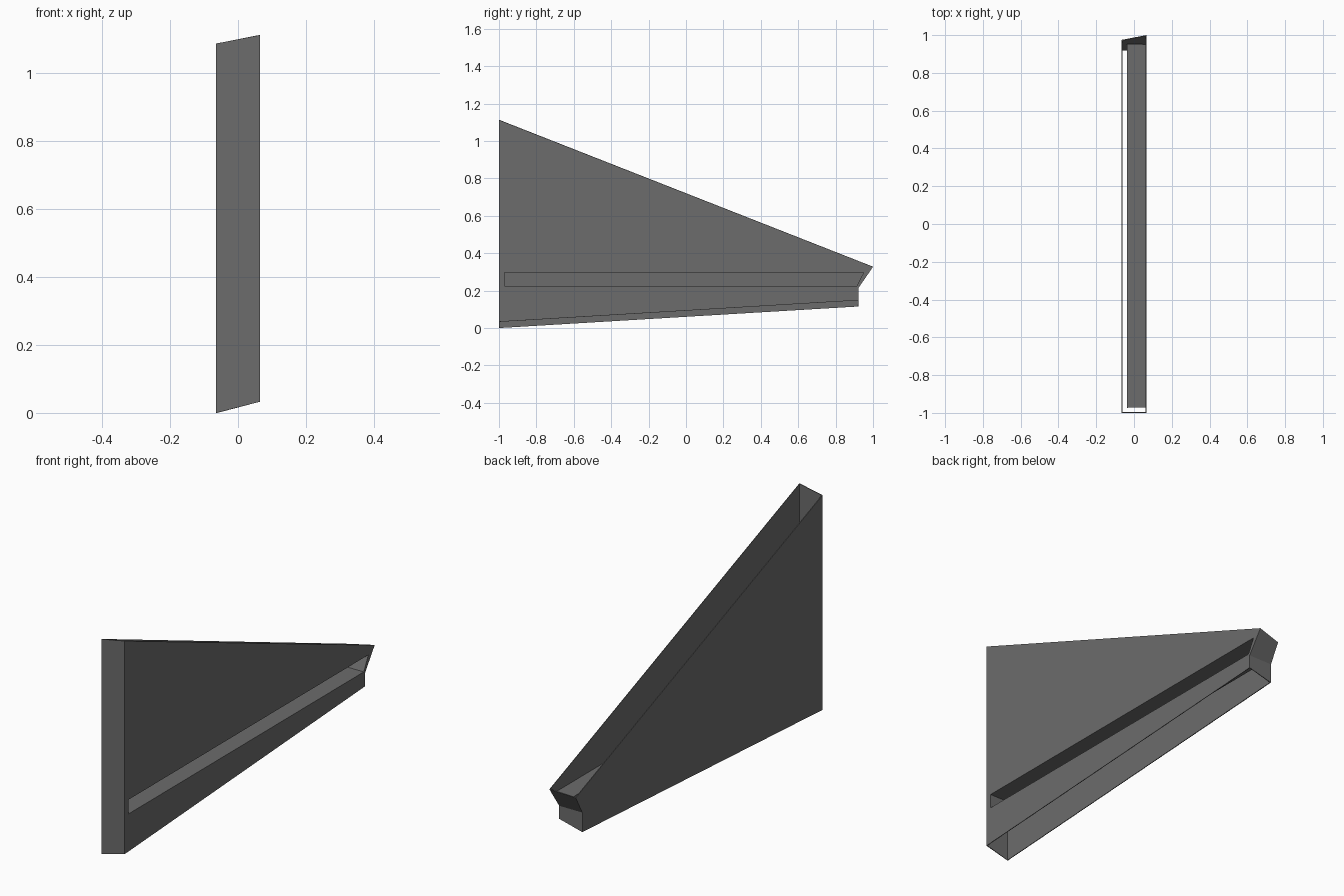
import bpy, bmesh

if "Cube" in bpy.data.objects:
    bpy.data.objects.remove(bpy.data.objects["Cube"])

# Side profiles as (y, z): bottom front, bottom back, bend, lip tip, top front
HALF = 0.065
right_pts = [(-1, .033), (.922, .148), (.922, .214), (1, .327), (-1, 1.112)]
left_pts = [(-1, 0), (.922, .115), (.922, .214), (.975, .309), (-1, 1.087)]
slot_pts = [(-.97, .225), (.913, .225), (.95, .297), (-.97, .297)]
SLOT_BACK = -0.035

bm = bmesh.new()


def ring(x, pts):
    return [bm.verts.new((x, y, z)) for y, z in pts]


right, left = ring(HALF, right_pts), ring(-HALF, left_pts)
mouth, back = ring(HALF, slot_pts), ring(SLOT_BACK, slot_pts)

# Left side panel
left_face = bm.faces.new(left)

# Right side panel, a frame around the slot
a, b, c, d = mouth
for f in ([right[0], right[1], right[2], b, a],
          [right[2], right[3], c, b],
          [right[3], right[4], d, c],
          [right[4], right[0], a, d]):
    bm.faces.new(f)

# Front wall, back wall and sloped lip; top and underside stay open
for i, j in ((1, 2), (2, 3), (4, 0)):
    bm.faces.new((right[i], left[i], left[j], right[j]))

# Recessed slot
for i in range(4):
    j = (i + 1) % 4
    bm.faces.new((mouth[i], mouth[j], back[j], back[i]))
bm.faces.new(back)

bmesh.ops.recalc_face_normals(bm, faces=bm.faces)
left_face.normal_update()
if left_face.normal.x > 0:
    bmesh.ops.reverse_faces(bm, faces=bm.faces)

mesh = bpy.data.meshes.new("tapered_shell")
bm.to_mesh(mesh)
bm.free()
shell = bpy.data.objects.new("tapered_shell", mesh)
bpy.context.collection.objects.link(shell)

# Dark charcoal finish
charcoal = bpy.data.materials.new("charcoal")
charcoal.diffuse_color = (0.15, 0.15, 0.15, 1)
charcoal.use_nodes = True
charcoal.node_tree.nodes["Principled BSDF"].inputs["Base Color"].default_value = charcoal.diffuse_color
mesh.materials.append(charcoal)

# Thin sheet thickness, kept inside the outline
sheet = shell.modifiers.new("sheet_thickness", 'SOLIDIFY')
sheet.thickness = 0.005
sheet.offset = -1
